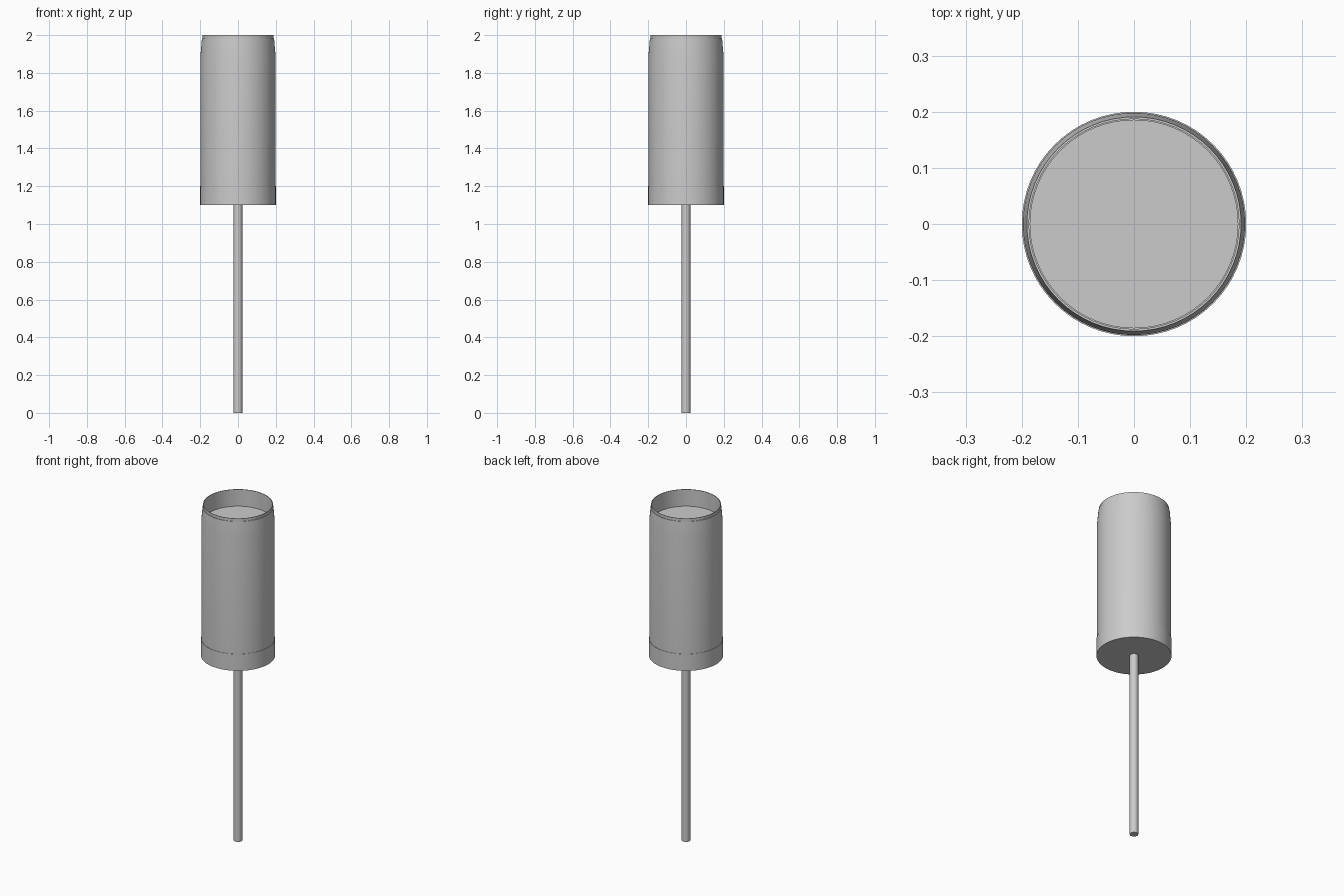
import bpy, bmesh, math

if "Cube" in bpy.data.objects:
    bpy.data.objects.remove(bpy.data.objects["Cube"])

SEGMENTS = 64


def lathe(name, profile):
    """Spin an (r, z) profile round the z axis; r = 0 ends close the caps."""
    bm = bmesh.new()
    verts = [bm.verts.new((r, 0, z)) for r, z in profile]
    edges = [bm.edges.new(pair) for pair in zip(verts, verts[1:])]
    bmesh.ops.spin(bm, geom=verts + edges, axis=(0, 0, 1), cent=(0, 0, 0),
                   angle=math.tau, steps=SEGMENTS, use_duplicate=False)
    bmesh.ops.remove_doubles(bm, verts=bm.verts, dist=1e-5)
    bmesh.ops.recalc_face_normals(bm, faces=bm.faces)
    mesh = bpy.data.meshes.new(name)
    bm.to_mesh(mesh)
    bm.free()
    obj = bpy.data.objects.new(name, mesh)
    bpy.context.collection.objects.link(obj)
    bpy.ops.object.select_all(action='DESELECT')
    obj.select_set(True)
    bpy.context.view_layer.objects.active = obj
    bpy.ops.object.shade_smooth_by_angle(angle=math.radians(30))
    return obj


# Thin handle rod
lathe("handle", [(0, 0), (0.023, 0), (0.023, 1.1), (0, 1.1)])

# Canister: base collar, straight wall, tapered shoulder, lip, recessed top
lathe("canister", [
    (0, 1.1), (0.2, 1.1), (0.2, 1.2),
    (0.198, 1.2), (0.198, 1.9),
    (0.191, 1.983), (0.188, 1.983),
    (0.188, 2.0), (0.185, 2.0),
    (0.185, 1.9), (0, 1.9),
])
